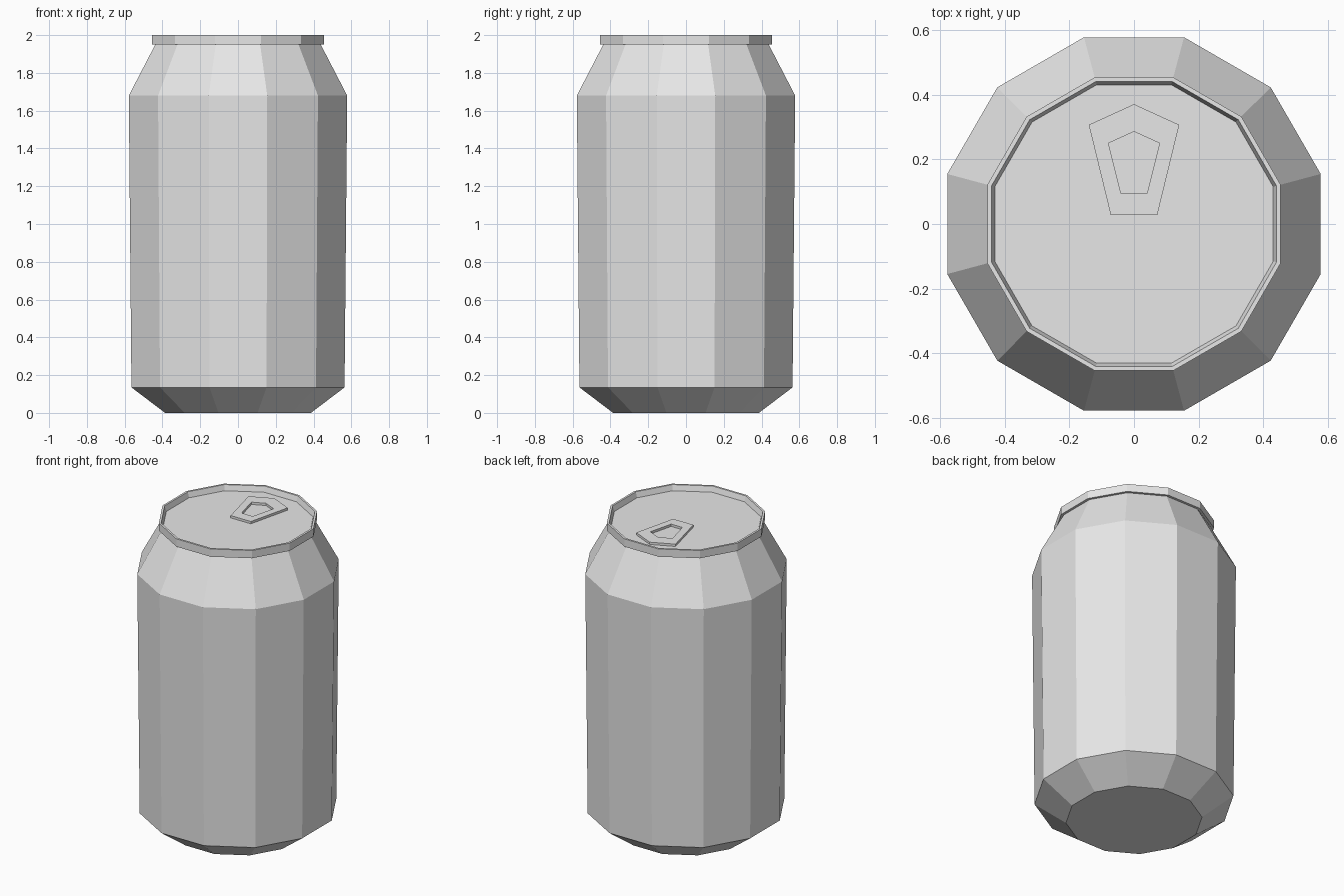
import bpy, bmesh, math

if "Cube" in bpy.data.objects:
    bpy.data.objects.remove(bpy.data.objects["Cube"])

metal = bpy.data.materials.new("light_grey_metal")
metal.diffuse_color = (0.8, 0.8, 0.8, 1)
metal.use_nodes = True
metal.node_tree.nodes["Principled BSDF"].inputs["Base Color"].default_value = metal.diffuse_color
SIDES = 12
STEP = 2 * math.pi / SIDES


def finish(name, bm):
    bmesh.ops.recalc_face_normals(bm, faces=bm.faces)
    mesh = bpy.data.meshes.new(name)
    bm.to_mesh(mesh)
    bm.free()
    mesh.materials.append(metal)
    obj = bpy.data.objects.new(name, mesh)
    bpy.context.collection.objects.link(obj)
    return obj


def bridge(bm, a, b):
    n = len(a)
    for i in range(n):
        j = (i + 1) % n
        bm.faces.new((a[i], a[j], b[j], b[i]))


# can: one turned profile of (flat half-width, height), capped at both ends
profile = [(0.386, 0), (0.564, 0.135), (0.578, 1.68), (0.438, 1.95),
           (0.454, 1.95), (0.454, 2.0), (0.441, 2.0), (0.431, 1.965)]
bm = bmesh.new()
rings = []
for half, z in profile:
    r = half / math.cos(STEP / 2)
    rings.append([bm.verts.new((r * math.cos((i + 0.5) * STEP),
                                r * math.sin((i + 0.5) * STEP), z))
                  for i in range(SIDES)])
for lower, upper in zip(rings, rings[1:]):
    bridge(bm, lower, upper)
bm.faces.new(rings[0])
bm.faces.new(rings[-1])
finish("can_body", bm)

# pull tab: five-sided ring lying on the recessed lid
outer = [(0, 0.371), (-0.14, 0.307), (-0.072, 0.028), (0.072, 0.028), (0.14, 0.307)]
inner = [(0, 0.286), (-0.079, 0.25), (-0.04, 0.094), (0.04, 0.094), (0.079, 0.25)]
bm = bmesh.new()
loops = [[bm.verts.new((x, y, z)) for x, y in shape]
         for shape, z in ((outer, 1.964), (outer, 1.98), (inner, 1.98), (inner, 1.964))]
for k in range(4):
    bridge(bm, loops[k], loops[(k + 1) % 4])
finish("pull_tab", bm)
